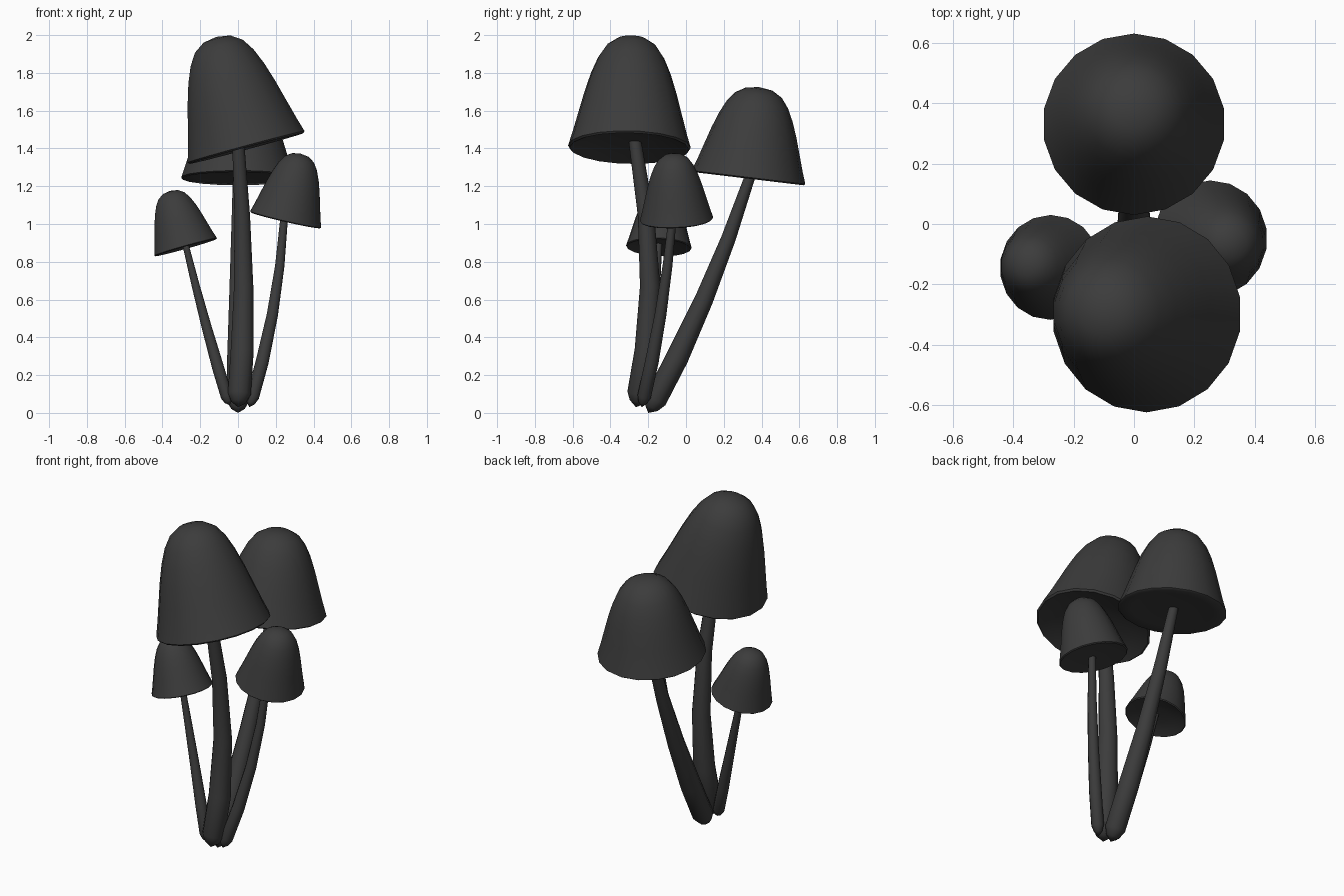
import bpy, bmesh, math
from mathutils import Vector

if "Cube" in bpy.data.objects:
    bpy.data.objects.remove(bpy.data.objects["Cube"])

UP = Vector((0, 0, 1))
dark = bpy.data.materials.new("dark_grey")
dark.diffuse_color = (0.045, 0.045, 0.045, 1)
dark.use_nodes = True
dark.node_tree.nodes["Principled BSDF"].inputs["Base Color"].default_value = dark.diffuse_color

# Bell cross-section of a cap: (radius, height) fractions
BELL = [(0.97, 0.0), (1.0, 0.015), (0.93, 0.14), (0.84, 0.32), (0.75, 0.5), (0.65, 0.67),
        (0.54, 0.81), (0.41, 0.915), (0.23, 0.98)]


def loft(name, rings, start, end, sides, angle):
    """Skin a list of (centre, axis, radius) rings, closed by a point at each end."""
    bm = bmesh.new()
    loops = []
    for centre, axis, radius in rings:
        q = UP.rotation_difference(axis)
        loops.append([bm.verts.new(centre + q @ Vector((
            radius * math.cos(math.pi / 2 + math.tau * i / sides),
            radius * math.sin(math.pi / 2 + math.tau * i / sides), 0)))
            for i in range(sides)])
    first, last = bm.verts.new(start), bm.verts.new(end)
    for i in range(sides):
        j = (i + 1) % sides
        for a, b in zip(loops, loops[1:]):
            bm.faces.new((a[i], a[j], b[j], b[i]))
        bm.faces.new((first, loops[0][j], loops[0][i]))
        bm.faces.new((last, loops[-1][i], loops[-1][j]))
    bmesh.ops.recalc_face_normals(bm, faces=bm.faces)
    mesh = bpy.data.meshes.new(name)
    bm.to_mesh(mesh)
    bm.free()
    mesh.materials.append(dark)
    obj = bpy.data.objects.new(name, mesh)
    bpy.context.collection.objects.link(obj)
    bpy.ops.object.select_all(action='DESELECT')
    obj.select_set(True)
    bpy.context.view_layer.objects.active = obj
    bpy.ops.object.shade_smooth_by_angle(angle=math.radians(angle))


def cap(name, centre, axis, radius, height, hollow):
    c, a = Vector(centre), Vector(axis).normalized()
    profile = [(0.4, hollow), (0.75, hollow * 0.6)] + BELL
    rings = [(c + a * height * h, a, radius * r) for r, h in profile]
    loft(name, rings, c + a * height * hollow, c + a * height, 18, 50)


def stem(name, base, middle, top, r_base, r_top):
    p0, p1, p2 = Vector(base), Vector(middle), Vector(top)
    ctrl = 2 * p1 - (p0 + p2) / 2
    rings = []
    for t, k in ((0.025, 0.65), (0.06, 1), (0.25, 1), (0.5, 1), (0.75, 1), (1, 1)):
        p = p0 * (1 - t) ** 2 + ctrl * 2 * t * (1 - t) + p2 * t * t
        tangent = ((ctrl - p0) * (1 - t) + (p2 - ctrl) * t).normalized()
        s = max(0, (t - 0.25) / 0.75)
        rings.append((p, tangent, k * (r_base + (r_top - r_base) * s)))
    loft(name, rings, p0, p2, 10, 60)


# Tall front mushroom
cap("front_cap", (0.045, -0.30, 1.40), (-0.27, 0.02, 1), 0.325, 0.612, 0.07)
stem("front_stem", (0, -0.265, 0.03), (0.03, -0.19, 0.67), (0, -0.272, 1.45), 0.064, 0.033)

# Back mushroom
cap("back_cap", (0.0, 0.33, 1.24), (0, 0.12, 1), 0.303, 0.488, 0.03)
stem("back_stem", (0, -0.20, 0), (0, 0.095, 0.60), (0, 0.342, 1.26), 0.06, 0.028)

# Right mushroom
cap("right_cap", (0.251, -0.05, 1.02), (0.23, -0.05, 1), 0.195, 0.362, 0.03)
stem("right_stem", (0.06, -0.235, 0.03), (0.182, -0.135, 0.52), (0.245, -0.07, 1.04), 0.036, 0.021)

# Left mushroom
cap("left_cap", (-0.276, -0.144, 0.875), (-0.28, 0.04, 1), 0.174, 0.312, 0.06)
stem("left_stem", (-0.045, -0.24, 0.04), (-0.165, -0.18, 0.45), (-0.28, -0.143, 0.9), 0.033, 0.017)
